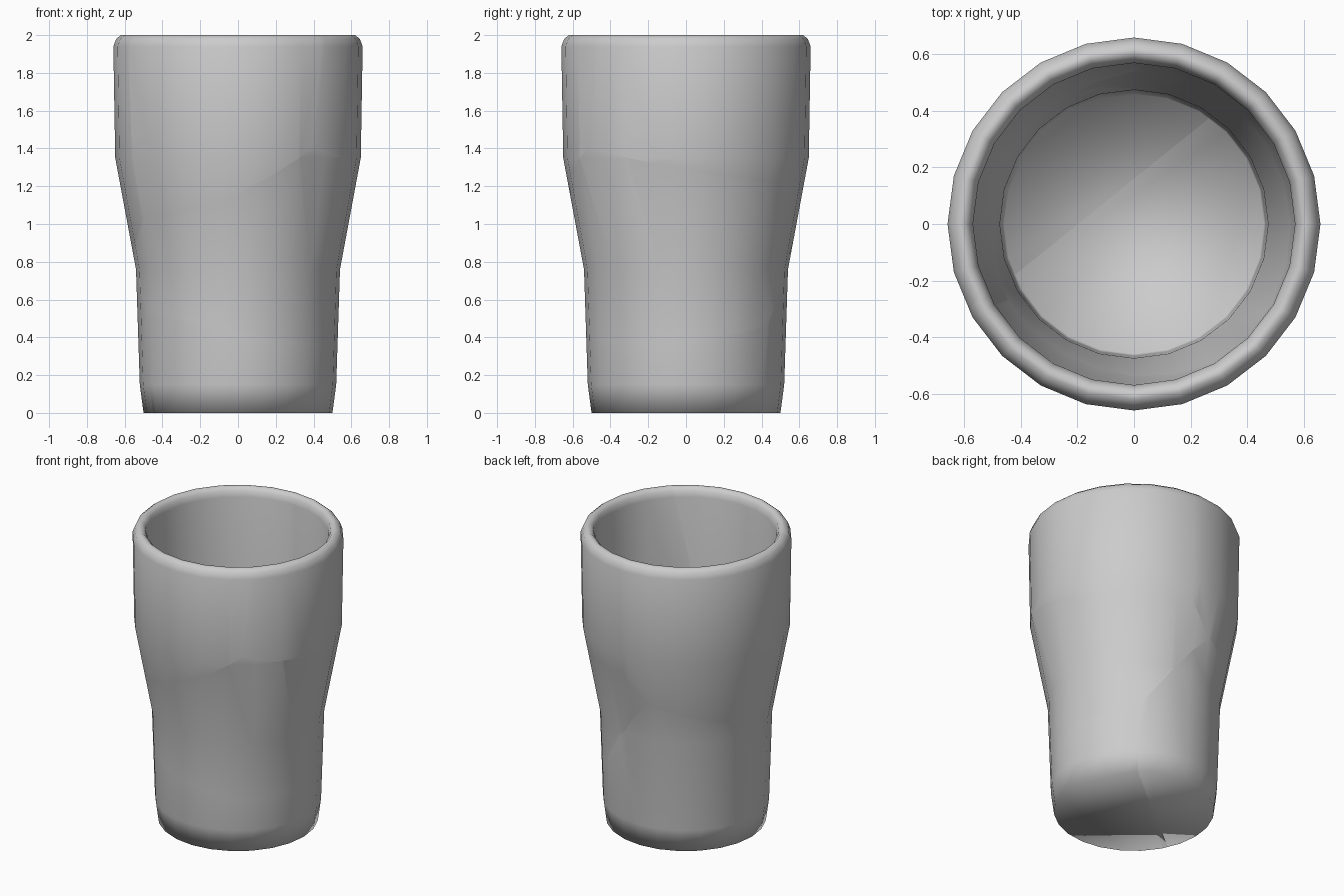
import bpy
import bmesh
import math
from mathutils import Vector

if "Cube" in bpy.data.objects:
    bpy.data.objects.remove(bpy.data.objects["Cube"])

SIDES = 24

# Wall profile (radius, height): outside upward, over the rim, down the inside
PROFILE = [
    (0.50, 0.0), (0.52, 0.15), (0.54, 0.76), (0.65, 1.35), (0.66, 1.94),
    (0.645, 1.98), (0.62, 2.0), (0.60, 2.0), (0.58, 1.98), (0.57, 1.94),
    (0.565, 1.36), (0.475, 0.77), (0.46, 0.10),
]

# Cell centres of the shattered pieces
SHARDS = {
    "upper_front_shard": (-0.06, -0.73, 1.98),
    "upper_right_shard": (0.685, 0.01, 1.88),
    "upper_left_shard": (-0.785, 0.35, 1.89),
    "middle_shard": (0.58, -0.21, 0.73),
    "lower_back_shard": (-0.185, 0.64, -0.06),
    "lower_front_shard": (0.44, -0.135, 0.0),
}


def cup_bmesh():
    """Closed, smooth-shaded turned tumbler."""
    bm = bmesh.new()
    rings = []
    for r, z in PROFILE:
        rings.append([bm.verts.new((r * math.cos(2 * math.pi * i / SIDES),
                                    r * math.sin(2 * math.pi * i / SIDES), z))
                      for i in range(SIDES)])
    for low, high in zip(rings, rings[1:]):
        for i in range(SIDES):
            j = (i + 1) % SIDES
            bm.faces.new((low[i], low[j], high[j], high[i]))
    bm.faces.new(rings[0][::-1])   # underside
    bm.faces.new(rings[-1])        # inner floor
    for f in bm.faces:
        f.smooth = True
    return bm


def make_shard(name, seed):
    """Keep the part of the cup nearest to this seed and cap the breaks."""
    bm = cup_bmesh()
    for other in SHARDS.values():
        other = Vector(other)
        if other == seed:
            continue
        normal = (other - seed).normalized()
        bmesh.ops.bisect_plane(
            bm, geom=bm.verts[:] + bm.edges[:] + bm.faces[:], dist=1e-6,
            plane_co=(seed + other) / 2, plane_no=normal, clear_outer=True)
        rim = [e for e in bm.edges if e.is_boundary]
        if rim:
            fill = bmesh.ops.triangle_fill(
                bm, edges=rim, use_beauty=True, use_dissolve=False, normal=normal)
            for f in fill["geom"]:
                if isinstance(f, bmesh.types.BMFace):
                    f.smooth = False
    bmesh.ops.recalc_face_normals(bm, faces=bm.faces[:])
    mesh = bpy.data.meshes.new(name)
    bm.to_mesh(mesh)
    bm.free()
    obj = bpy.data.objects.new(name, mesh)
    bpy.context.collection.objects.link(obj)


# All pieces of the cracked cup
for shard_name, centre in SHARDS.items():
    make_shard(shard_name, Vector(centre))
